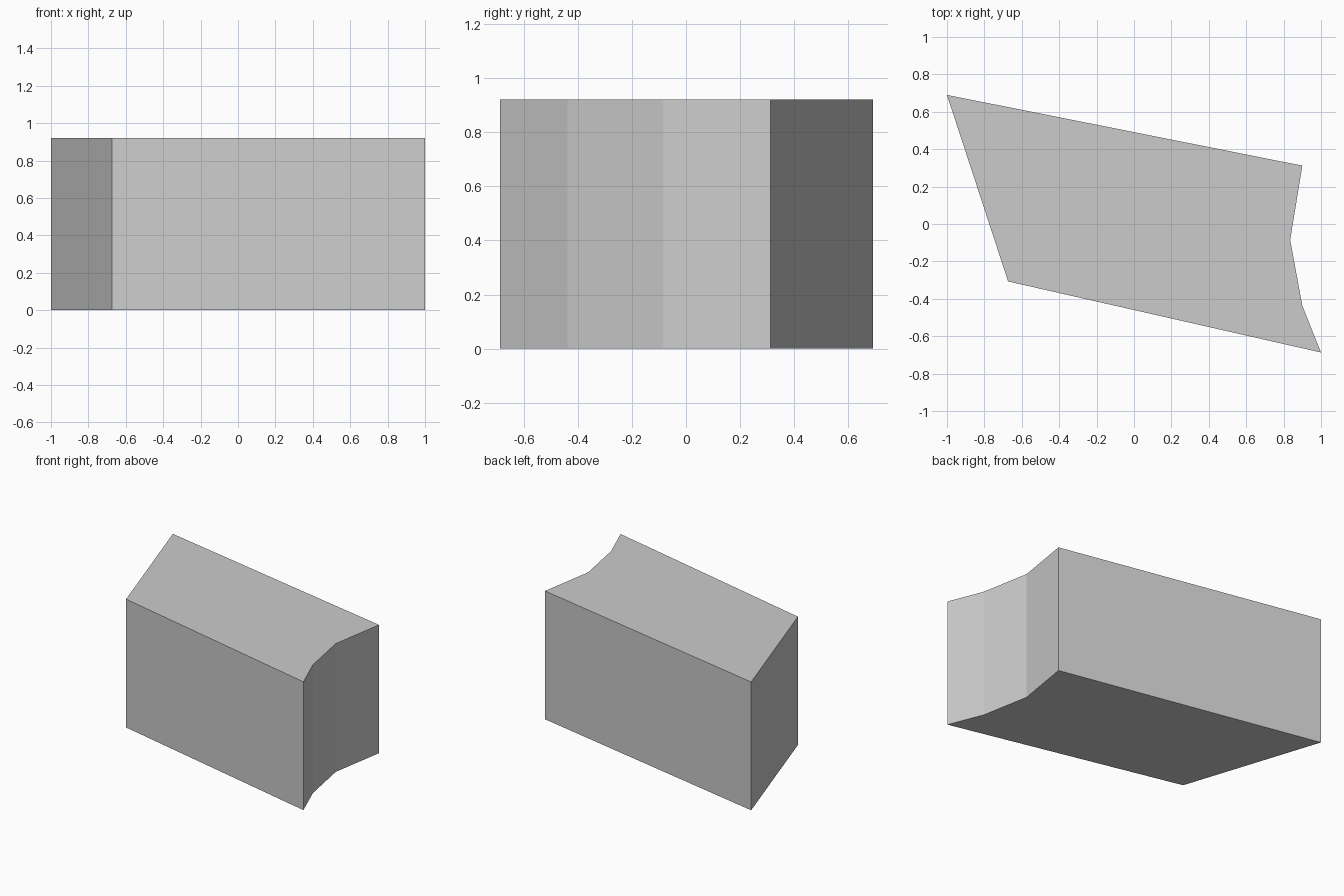
import bpy
import bmesh

cube = bpy.data.objects.get("Cube")
if cube:
    bpy.data.objects.remove(cube, do_unlink=True)

HEIGHT = 0.92

# Footprint, counter-clockwise, with a shallow hollow on the left end
FOOTPRINT = [
    (-1.0, 0.69), (-0.673, -0.307), (1.0, -0.687),
    (0.9, -0.437), (0.835, -0.085), (0.9, 0.312),
]


def make_material(name, colour):
    mat = bpy.data.materials.new(name)
    mat.use_nodes = True
    mat.diffuse_color = colour
    mat.node_tree.nodes["Principled BSDF"].inputs["Base Color"].default_value = colour
    return mat


def make_prism(name, outline, height, material):
    bm = bmesh.new()
    base = bm.faces.new([bm.verts.new((x, y, 0)) for x, y in outline])
    top = bmesh.ops.extrude_face_region(bm, geom=[base], use_keep_orig=True)
    verts = [v for v in top["geom"] if isinstance(v, bmesh.types.BMVert)]
    bmesh.ops.translate(bm, verts=verts, vec=(0, 0, height))
    bmesh.ops.recalc_face_normals(bm, faces=bm.faces)
    mesh = bpy.data.meshes.new(name)
    bm.to_mesh(mesh)
    bm.free()
    mesh.materials.append(material)
    obj = bpy.data.objects.new(name, mesh)
    bpy.context.collection.objects.link(obj)
    return obj


# Solid flat-faced block
grey = make_material("light grey", (0.6, 0.6, 0.6, 1))
make_prism("block", FOOTPRINT, HEIGHT, grey)
